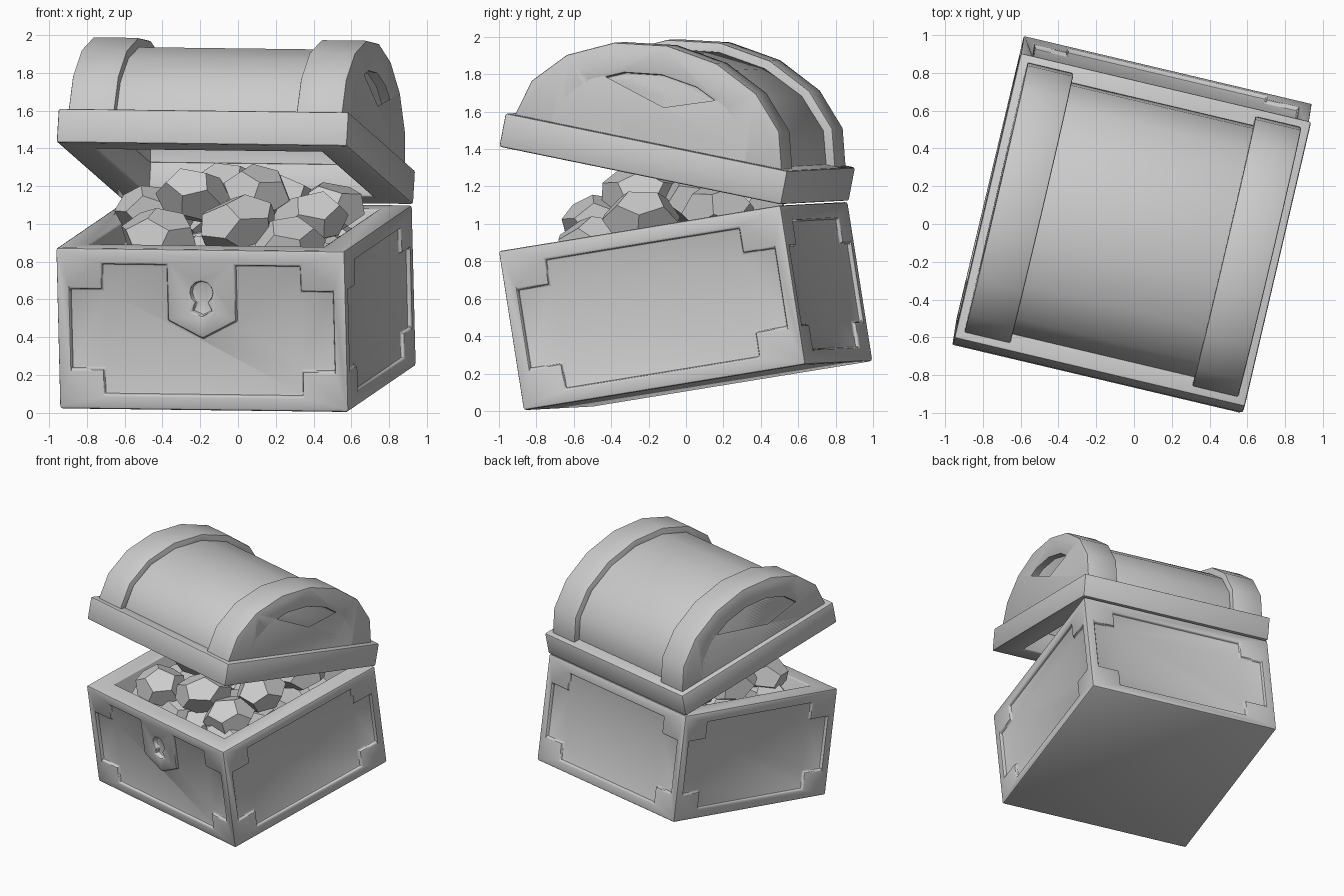
import bpy, bmesh, random
from math import sin, cos, pi, radians, sqrt
from mathutils import Matrix, Vector, Euler

if "Cube" in bpy.data.objects:
    bpy.data.objects.remove(bpy.data.objects["Cube"], do_unlink=True)
random.seed(4)

grey = bpy.data.materials.new("plain_grey")
grey.use_nodes = True
grey.diffuse_color = (0.6, 0.6, 0.6, 1)
grey.node_tree.nodes["Principled BSDF"].inputs["Base Color"].default_value = (0.6, 0.6, 0.6, 1)

HALF, HEIGHT, WALL, RECESS = 0.783, 0.862, 0.15, 0.025
BAND = 0.183

# Placement of the tilted chest, and of the lid swung on its back edge
base_frame = (Matrix.Translation((0, 0.065, 0.135)) @ Matrix.Rotation(radians(-13.4), 4, 'Z')
              @ Matrix.Rotation(radians(9), 4, 'X') @ Matrix.Rotation(radians(0.7), 4, 'Y'))
lid_frame = (base_frame @ Matrix.Translation((0, 0.79, HEIGHT + 0.003))
             @ Matrix.Rotation(radians(-20.3), 4, 'X') @ Matrix.Translation((0, -0.79, 0)))


def make_object(name, bm, frame):
    bmesh.ops.recalc_face_normals(bm, faces=bm.faces)
    mesh = bpy.data.meshes.new(name)
    bm.to_mesh(mesh)
    bm.free()
    mesh.materials.append(grey)
    obj = bpy.data.objects.new(name, mesh)
    bpy.context.collection.objects.link(obj)
    obj.matrix_world = frame
    return obj


def prism(name, outline, start, end, to_3d, frame):
    """Extrude a flat outline from start to end; to_3d maps (u, v, depth) to a point."""
    bm = bmesh.new()
    face = bm.faces.new([bm.verts.new(to_3d(u, v, start)) for u, v in outline])
    moved = bmesh.ops.extrude_face_region(bm, geom=[face])["geom"]
    shift = Vector(to_3d(0, 0, end)) - Vector(to_3d(0, 0, start))
    bmesh.ops.translate(bm, vec=shift, verts=[v for v in moved if isinstance(v, bmesh.types.BMVert)])
    return make_object(name, bm, frame)


def along_x(u, v, d):
    return (d, u, v)


def along_y(u, v, d):
    return (u, d, v)


def along_z(u, v, d):
    return (u, v, d)


def square(r):
    return [(-r, -r), (r, -r), (r, r), (-r, r)]


def arch(a, b, base, floor=None, steps=8):
    pts = [(a * cos(pi * i / steps), base + b * sin(pi * i / steps)) for i in range(steps + 1)]
    if floor is not None:
        pts += [(-a, floor), (a, floor)]
    return pts


def finish(obj, cutters, bevel=0.012):
    """Carve with the cutters, soften the edges and shade."""
    for c in cutters:
        c.hide_render = True
        mod = obj.modifiers.new("carve", 'BOOLEAN')
        mod.operation, mod.solver, mod.object = 'DIFFERENCE', 'EXACT', c
    soft = obj.modifiers.new("soft_edges", 'BEVEL')
    soft.width, soft.segments = bevel, 2
    soft.limit_method, soft.angle_limit = 'ANGLE', radians(40)
    bpy.ops.object.select_all(action='DESELECT')
    obj.select_set(True)
    bpy.context.view_layer.objects.active = obj
    bpy.context.view_layer.update()
    bpy.ops.object.convert(target='MESH')
    bpy.ops.object.shade_smooth_by_angle(angle=radians(35))


def remove(cutters):
    for c in cutters:
        bpy.data.objects.remove(c, do_unlink=True)


# Panel outline with square corner brackets, and the lock plate on the front
def panel_outline(lock):
    w, lo, hi, nx, nz = 0.715, 0.08, 0.778, 0.175, 0.135
    pts = [(-w, lo + nz), (-w + nx, lo + nz), (-w + nx, lo),
           (w - nx, lo), (w - nx, lo + nz), (w, lo + nz),
           (w, hi - nz), (w - nx, hi - nz), (w - nx, hi)]
    if lock:
        pts += [(0.185, hi), (0.185, 0.48), (0, 0.385), (-0.185, 0.48), (-0.185, hi)]
    return pts + [(-w + nx, hi), (-w + nx, hi - nz), (-w, hi - nz)]


# Chest base
base = prism("chest_base", square(HALF), 0, HEIGHT, along_z, base_frame)
cutters = [prism("base_hollow", square(HALF - WALL), 0.1, 1.2, along_z, base_frame)]
for side in range(4):
    turn = base_frame @ Matrix.Rotation(side * pi / 2, 4, 'Z')
    cutters.append(prism("panel_cutter", panel_outline(side == 0),
                         -HALF - 0.1, -HALF + RECESS, along_y, turn))
keyhole = [(0.06 * sin(t), 0.63 + 0.06 * cos(t)) for t in (radians(-150 + 30 * i) for i in range(11))]
keyhole += [(0.055, 0.53), (0, 0.505), (-0.055, 0.53)]
cutters.append(prism("keyhole_cutter", keyhole, -HALF - 0.1, -HALF + 0.04, along_y, base_frame))
finish(base, cutters)
remove(cutters)

# Lid: square band, barrel roof and two raised straps, all hollow
lid_band = prism("lid_band", square(0.79), 0, BAND, along_z, lid_frame)
barrel = prism("lid_barrel", arch(0.70, 0.485, BAND - 0.01), -0.69, 0.69, along_x, lid_frame)
hollow = prism("lid_hollow", arch(0.61, 0.40, BAND, -0.1), -0.61, 0.61, along_x, lid_frame)
finish(lid_band, [hollow])
finish(barrel, [hollow], 0.004)
for name, s in (("left_strap", 1), ("right_strap", -1)):
    strap = prism(name, arch(0.75, 0.535, BAND - 0.01), s * 0.495, s * 0.745, along_x, lid_frame)
    recess = prism("end_recess", arch(0.53, 0.36, BAND + 0.005), s * 0.69, s * 0.9, along_x, lid_frame)
    finish(strap, [hollow, recess])
    remove([recess])
remove([hollow])


# Nuggets: squashed twelve-sided lumps
def nugget(name, centre, size):
    g = (1 + sqrt(5)) / 2
    corners = [(x, y, z) for x in (-1, 1) for y in (-1, 1) for z in (-1, 1)]
    for p in (-1 / g, 1 / g):
        for q in (-g, g):
            corners += [(0, p, q), (p, q, 0), (q, 0, p)]
    bm = bmesh.new()
    for c in corners:
        bm.verts.new(Vector(c) / sqrt(3))
    bmesh.ops.convex_hull(bm, input=bm.verts)
    bmesh.ops.dissolve_limit(bm, angle_limit=radians(5), verts=bm.verts, edges=bm.edges)
    spin = Euler([random.uniform(0, 2 * pi) for _ in range(3)]).to_matrix().to_4x4()
    squash = Matrix.Diagonal((size, size * 0.9, size * 0.68, 1))
    tilt = Euler((random.uniform(-.25, .25), random.uniform(-.25, .25), random.uniform(0, pi))).to_matrix().to_4x4()
    bm.transform(tilt @ squash @ spin)
    make_object(name, bm, Matrix.Translation(centre))


pile = [(-.42, -.43, .94), (0, -.46, 1.0), (.27, -.5, .9), (.38, -.24, 1.03),
        (-.24, -.2, 1.15), (.1, -.25, 1.17), (.46, .17, 1.07), (-.44, .05, 1.05),
        (-.06, .0, 1.18), (.2, .08, 1.12), (-.25, .3, 1.06), (.12, .36, 1.04)]
for i, centre in enumerate(pile):
    nugget("nugget_%d" % (i + 1), centre, random.uniform(0.205, 0.235))

# Lower layer that fills the gaps
for i in range(4):
    for j in range(4):
        spot = base_frame @ Vector((-0.42 + 0.28 * i, -0.42 + 0.28 * j, 0.7))
        nugget("buried_nugget_%d" % (4 * i + j + 1), spot, 0.21)
